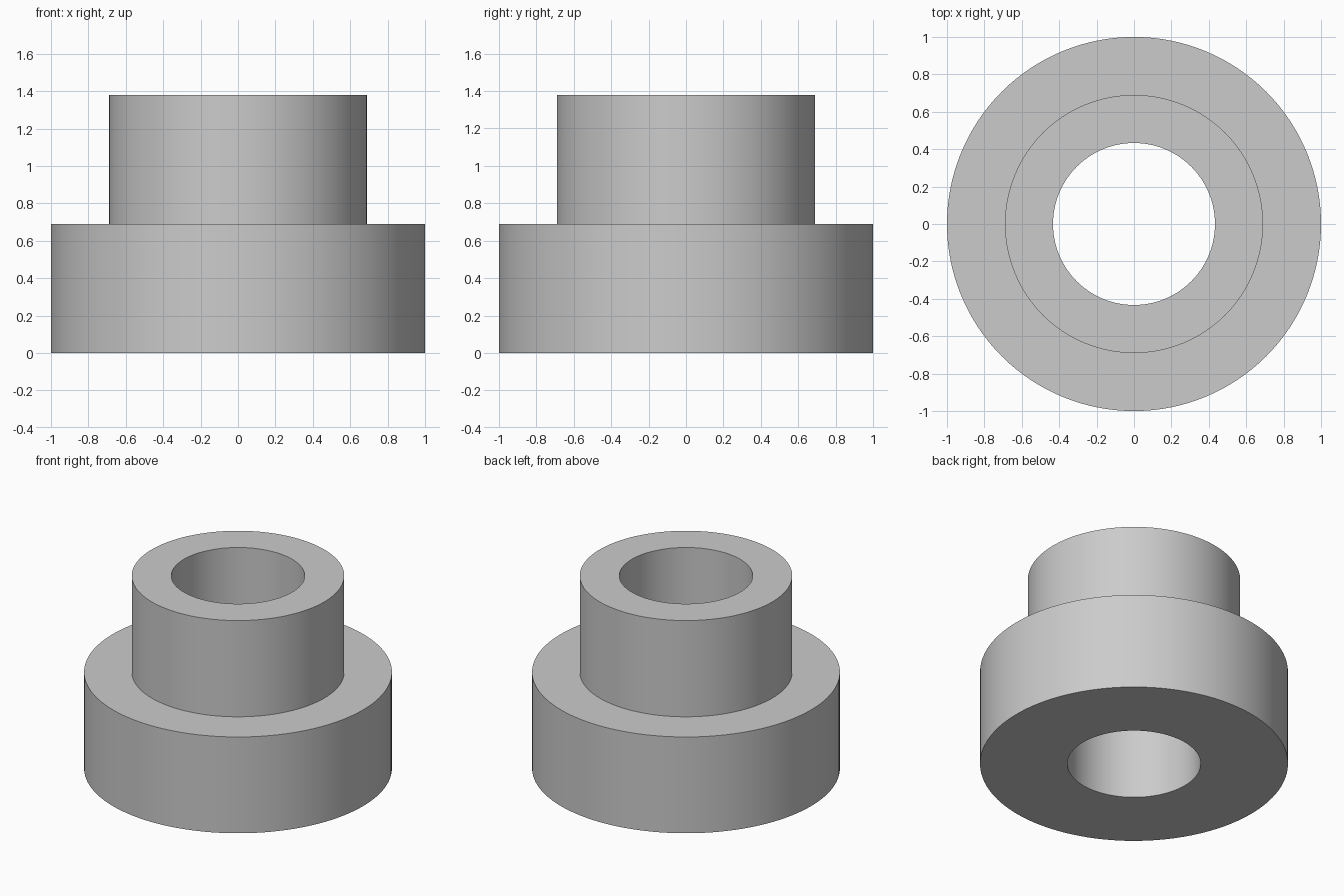
import bpy
import bmesh
import math

SEGMENTS = 128
BORE, HUB, FLANGE = 0.433, 0.69, 1.0
STEP_Z, TOP_Z = 0.69, 1.38

default_cube = bpy.data.objects.get("Cube")
if default_cube:
    bpy.data.objects.remove(default_cube, do_unlink=True)

# Plain grey finish
grey = bpy.data.materials.new("plain_grey")
grey.use_nodes = True
colour = (0.6, 0.6, 0.6, 1.0)
grey.diffuse_color = colour
grey.node_tree.nodes["Principled BSDF"].inputs["Base Color"].default_value = colour


def lathe(name, profile, material):
    """Turn a closed (radius, height) profile around the z axis."""
    bm = bmesh.new()
    rings = []
    for radius, z in profile:
        ring = []
        for i in range(SEGMENTS):
            a = math.tau * i / SEGMENTS
            ring.append(bm.verts.new((radius * math.cos(a), radius * math.sin(a), z)))
        rings.append(ring)
    for k, lower in enumerate(rings):
        upper = rings[(k + 1) % len(rings)]
        for i in range(SEGMENTS):
            j = (i + 1) % SEGMENTS
            bm.faces.new((lower[i], lower[j], upper[j], upper[i]))
    bmesh.ops.recalc_face_normals(bm, faces=bm.faces)
    mesh = bpy.data.meshes.new(name)
    bm.to_mesh(mesh)
    bm.free()
    mesh.materials.append(material)
    obj = bpy.data.objects.new(name, mesh)
    bpy.context.collection.objects.link(obj)
    return obj


# Stepped bushing: wide flange, narrower hub and a bore right through
bushing = lathe("stepped_bushing", [
    (BORE, 0), (FLANGE, 0), (FLANGE, STEP_Z),
    (HUB, STEP_Z), (HUB, TOP_Z), (BORE, TOP_Z),
], grey)

# Smooth walls with crisp rims
bpy.ops.object.select_all(action="DESELECT")
bushing.select_set(True)
bpy.context.view_layer.objects.active = bushing
bpy.ops.object.shade_smooth_by_angle(angle=math.radians(30))
